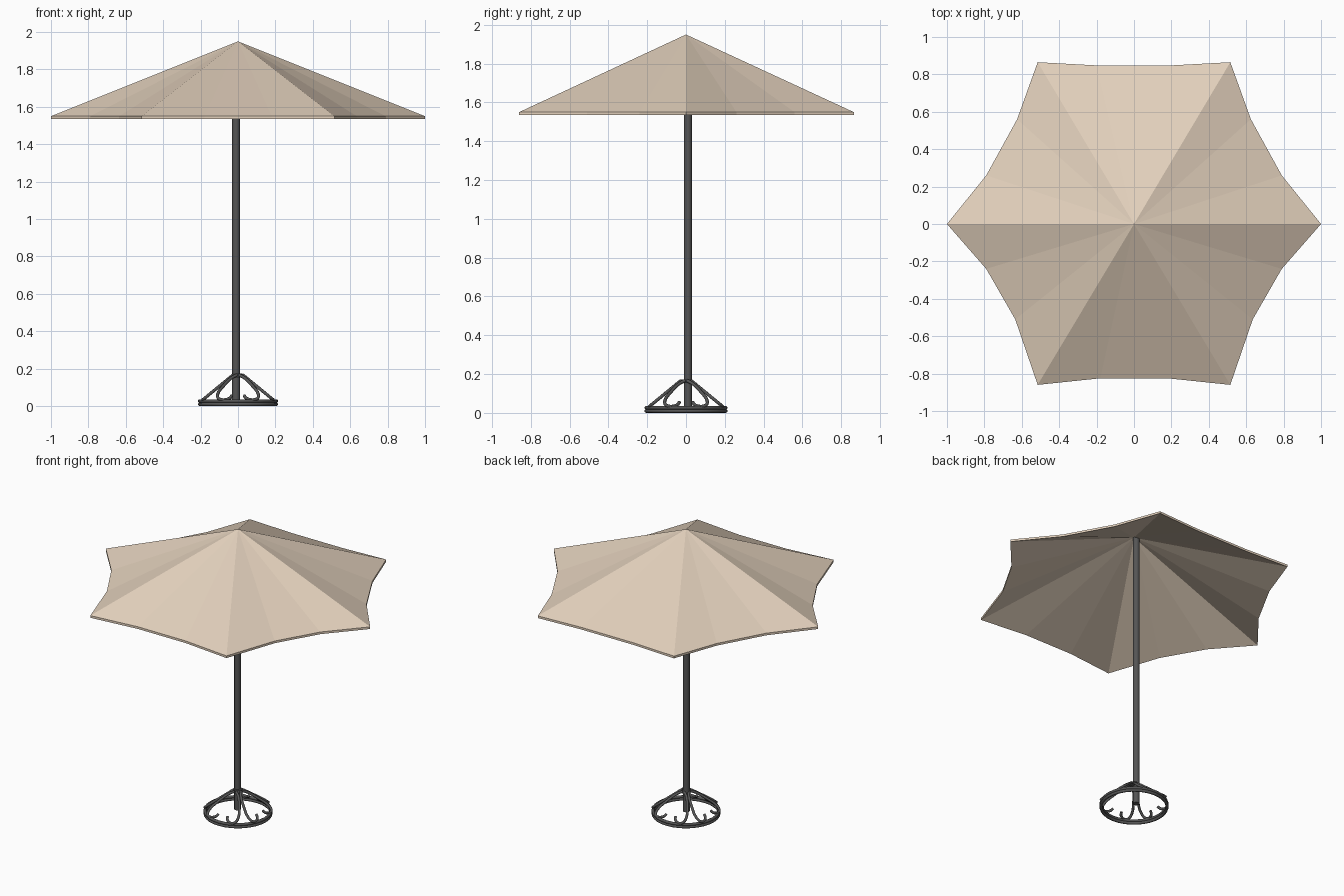
import bpy, bmesh, math
from mathutils import Matrix, Vector

if "Cube" in bpy.data.objects:
    bpy.data.objects.remove(bpy.data.objects["Cube"])


def material(name, color):
    m = bpy.data.materials.new(name)
    m.diffuse_color = (*color, 1)
    m.use_nodes = True
    m.node_tree.nodes["Principled BSDF"].inputs["Base Color"].default_value = m.diffuse_color
    return m


FABRIC = material("beige_fabric", (0.76, 0.63, 0.50))
IRON = material("dark_iron", (0.09, 0.09, 0.09))


def finish(bm, name, mat):
    bmesh.ops.recalc_face_normals(bm, faces=bm.faces)
    me = bpy.data.meshes.new(name)
    bm.to_mesh(me)
    bm.free()
    me.materials.append(mat)
    ob = bpy.data.objects.new(name, me)
    bpy.context.collection.objects.link(ob)
    return ob


def smooth(ob):
    bpy.ops.object.select_all(action='DESELECT')
    ob.select_set(True)
    bpy.context.view_layer.objects.active = ob
    bpy.ops.object.shade_smooth_by_angle(angle=math.radians(50))


# Canopy: thin faceted shell with six tips and scalloped edges
half = [(0.18, -0.825), (0.515, -0.86), (0.635, -0.51), (0.79, -0.24), (1.0, 0.0),
        (0.79, 0.26), (0.625, 0.56), (0.515, 0.865), (0.2, 0.848)]
outline = half + [(-x, y) for x, y in reversed(half)]
bm = bmesh.new()
rims = []
for drop in (0, 0.015):
    apex = bm.verts.new((0, 0, 1.95 - drop))
    rim = [bm.verts.new((x, y, 1.55 - drop)) for x, y in outline]
    for a, b in zip(rim, rim[1:] + rim[:1]):
        bm.faces.new((apex, a, b))
    rims.append(rim)
n = len(outline)
for i in range(n):
    j = (i + 1) % n
    bm.faces.new((rims[0][i], rims[1][i], rims[1][j], rims[0][j]))
finish(bm, "canopy", FABRIC)

# Pole, slightly off centre
bm = bmesh.new()
bmesh.ops.create_cone(bm, cap_ends=True, segments=12, radius1=0.021, radius2=0.021,
                      depth=1.90, matrix=Matrix.Translation((-0.01, 0.01, 0.98)))
smooth(finish(bm, "pole", IRON))

# Base: two stacked rings
for k, z in enumerate((0.0095, 0.0265)):
    bpy.ops.mesh.primitive_torus_add(major_radius=0.205, minor_radius=0.0095,
                                     major_segments=32, minor_segments=8, location=(0, 0, z))
    ring = bpy.context.object
    ring.name = f"base_ring_{k + 1}"
    ring.data.materials.append(IRON)
    smooth(ring)

# Scroll brackets: four mirrored pairs in planes sloping from the pole to the ring
scroll = [(0.006, 0.166), (0.035, 0.15), (0.08, 0.105), (0.108, 0.065), (0.105, 0.042),
          (0.085, 0.034), (0.06, 0.036), (0.042, 0.044), (0.034, 0.056)]
for k in range(4):
    turn = Matrix.Rotation(k * math.pi / 2, 4, 'Z')
    cu = bpy.data.curves.new("scroll_bracket", 'CURVE')
    cu.dimensions = '3D'
    cu.bevel_depth = 0.0085
    cu.bevel_resolution = 2
    cu.resolution_u = 4
    cu.use_fill_caps = True
    for side in (-1, 1):
        sp = cu.splines.new('BEZIER')
        sp.bezier_points.add(len(scroll) - 1)
        for p, (u, z) in zip(sp.bezier_points, scroll):
            p.co = turn @ Vector((side * u, -(0.022 + (0.17 - z) * 1.22), z))
            p.handle_left_type = p.handle_right_type = 'AUTO'
    cu.materials.append(IRON)
    ob = bpy.data.objects.new(f"scroll_bracket_{k + 1}", cu)
    bpy.context.collection.objects.link(ob)

# Collar joining the brackets to the pole
bm = bmesh.new()
bmesh.ops.create_cone(bm, cap_ends=True, segments=12, radius1=0.03, radius2=0.026,
                      depth=0.02, matrix=Matrix.Translation((-0.003, 0.003, 0.163)))
smooth(finish(bm, "collar", IRON))
